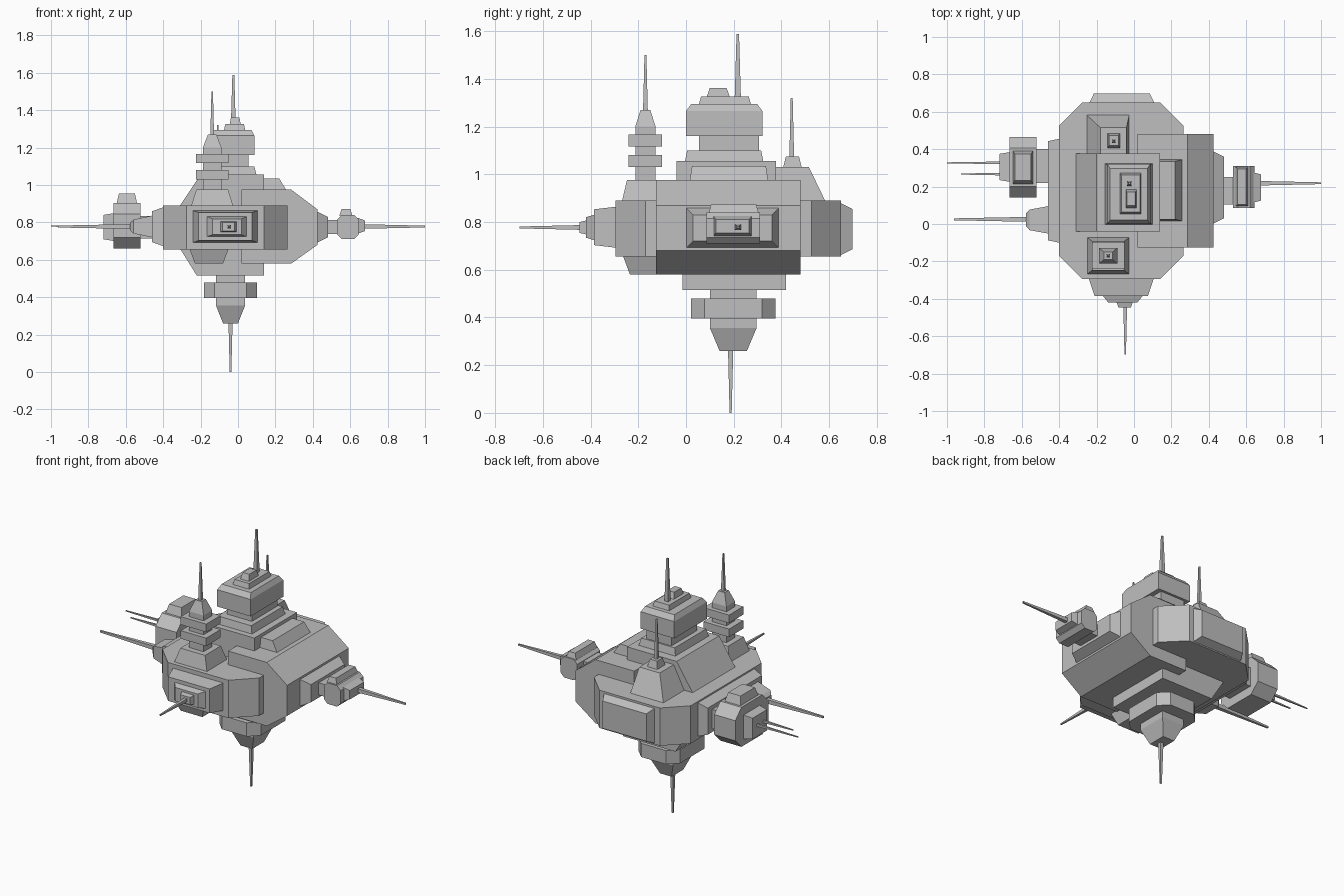
import bpy
import bmesh
from mathutils import Vector

default_cube = bpy.data.objects.get("Cube")
if default_cube:
    bpy.data.objects.remove(default_cube, do_unlink=True)

grey = bpy.data.materials.new("hull_grey")
grey.use_nodes = True
colour = (0.52, 0.52, 0.52, 1)
grey.diffuse_color = colour
grey.node_tree.nodes["Principled BSDF"].inputs["Base Color"].default_value = colour

X, Y, Z = range(3)
DECK = 0.775  # height of the middle plane of the hull


def skin(name, axis, rings):
    """Join rings of (position, outline points) along an axis into a closed solid."""
    bm = bmesh.new()
    loops = []
    for position, outline in rings:
        loop = []
        for point in outline:
            place = list(point)
            place.insert(axis, position)
            loop.append(bm.verts.new(Vector(place)))
        loops.append(loop)
    count = len(loops[0])
    for low, high in zip(loops, loops[1:]):
        for i in range(count):
            j = (i + 1) % count
            bm.faces.new((low[i], low[j], high[j], high[i]))
    bm.faces.new(loops[0])
    bm.faces.new(loops[-1])
    bmesh.ops.recalc_face_normals(bm, faces=bm.faces)
    mesh = bpy.data.meshes.new(name)
    bm.to_mesh(mesh)
    bm.free()
    mesh.materials.append(grey)
    part = bpy.data.objects.new(name, mesh)
    bpy.context.collection.objects.link(part)
    return part


def rectangle(centre, width, depth, cut):
    """Rectangle outline, with its corners cut off when cut is above zero."""
    u, v = centre
    w, d = width / 2, depth / 2
    corners = ((-1, -1), (1, -1), (1, 1), (-1, 1))
    if not cut:
        return [(u + a * w, v + b * d) for a, b in corners]
    points = []
    for a, b in corners:
        side = (u + a * w, v + b * (d - cut))
        end = (u + a * (w - cut), v + b * d)
        points += [side, end] if a * b < 0 else [end, side]
        if a * b > 0:
            points[-2:] = [side, end]
        if (a, b) in ((1, -1), (-1, 1)):
            points[-2:] = [end, side]
    return points


def loft(name, axis, centre, *sections, cut=0):
    """Solid through rectangles given as (position, width, depth)."""
    return skin(name, axis, [(p, rectangle(centre, w, d, cut)) for p, w, d in sections])


def box(name, axis, centre, start, end, width, depth, cut=0):
    return loft(name, axis, centre, (start, width, depth), (end, width, depth), cut=cut)


def antenna(name, axis, centre, start, end, width=0.026):
    """Square spike that narrows to its tip."""
    tip = width * 0.4
    return loft(name, axis, centre, (start, width, width), (end, tip, tip))


# Hull: eight-sided slab, core prism above and below, and the flank block
box("hull", Z, (-0.068, 0.178), 0.655, 0.89, 0.665, 0.945, cut=0.125)
skin("core_top", Y, [(y, [(-0.31, 0.89), (-0.2, 1.055), (0.14, 1.055), (0.14, DECK), (-0.31, DECK)])
                     for y in (-0.04, 0.378)])
skin("core_bottom", Y, [(y, [(-0.31, 0.66), (-0.22, 0.515), (0.14, 0.515), (0.14, DECK), (-0.31, DECK)])
                        for y in (-0.015, 0.418)])
skin("flank_block", Y, [(y, [(0.02, 0.58), (0.285, 0.58), (0.425, 0.68), (0.425, 0.87),
                             (0.285, 0.975), (0.02, 0.975)]) for y in (-0.125, 0.48)])
loft("flank_roof", Z, (0.17, 0.18), (0.97, 0.18, 0.33), (1.035, 0.1, 0.31))

# Command deck: base, neck, head and roof steps
deck = (-0.028, 0.16)
loft("deck_base", Z, deck, (1.05, 0.255, 0.33), (1.1, 0.23, 0.31))
box("deck_neck", Z, (-0.028, 0.18), 1.09, 1.17, 0.17, 0.25)
loft("deck_head", Z, deck, (1.16, 0.23, 0.32), (1.265, 0.23, 0.32), (1.295, 0.2, 0.275))
loft("deck_roof", Z, (-0.018, 0.163), (1.29, 0.115, 0.22), (1.325, 0.1, 0.2))
loft("deck_hatch", Z, (-0.015, 0.135), (1.32, 0.06, 0.1), (1.362, 0.045, 0.07))
antenna("deck_antenna", Z, (-0.025, 0.217), 1.32, 1.588)

# Front tower: sloped base, mirrored keel, shaft, two plates, cap
tower = (-0.138, -0.17)
loft("tower_base", Z, tower, (0.88, 0.23, 0.2), (0.975, 0.17, 0.155))
loft("tower_keel", Z, (-0.155, -0.14), (0.66, 0.21, 0.25), (0.58, 0.15, 0.19))
box("tower_shaft", Z, tower, 0.97, 1.2, 0.1, 0.085)
for i, height in enumerate((1.03, 1.117)):
    box(f"tower_plate_{i}", Z, tower, height, height + 0.05, 0.175, 0.14)
loft("tower_cap", Z, tower, (1.2, 0.1, 0.085), (1.27, 0.045, 0.04))
antenna("tower_antenna", Z, tower, 1.265, 1.5, 0.02)

# Rear roof turret
skin("rear_turret", Z, [(0.885, rectangle((-0.14, 0.46), 0.23, 0.25, 0)),
                        (1.03, rectangle((-0.11, 0.425), 0.14, 0.18, 0))])
loft("rear_turret_cap", Z, (-0.108, 0.446), (1.025, 0.07, 0.08), (1.075, 0.05, 0.055))
antenna("rear_antenna", Z, (-0.108, 0.443), 1.07, 1.32, 0.02)

# Front and rear stepped plates
bow = (-0.068, 0.778)
loft("bow_plate", Y, bow, (-0.28, 0.355, 0.175), (-0.385, 0.285, 0.15))
loft("bow_step", Y, (-0.06, 0.777), (-0.38, 0.22, 0.11), (-0.42, 0.155, 0.085))
loft("bow_tip", Y, (-0.05, 0.777), (-0.415, 0.09, 0.06), (-0.447, 0.065, 0.045))
antenna("bow_antenna", Y, (-0.047, 0.777), -0.44, -0.697, 0.02)
loft("stern_plate", Y, (-0.065, 0.77), (0.64, 0.355, 0.225), (0.697, 0.3, 0.17))

# Underside: neck, eight-sided collar, tapered pod
keel = (-0.04, 0.198)
box("keel_neck", Z, keel, 0.47, 0.52, 0.155, 0.195)
box("keel_collar", Z, keel, 0.395, 0.48, 0.285, 0.355, cut=0.057)
loft("keel_pod", Z, keel, (0.4, 0.155, 0.195), (0.355, 0.155, 0.195), (0.26, 0.08, 0.115))
antenna("keel_antenna", Z, (-0.04, 0.187), 0.27, 0, 0.022)

# Right side: plate, gun mount, pod and barrels
loft("right_plate", X, (0.178, 0.777), (-0.39, 0.56, 0.215), (-0.46, 0.53, 0.165))
loft("right_mount", X, (0.022, 0.778), (-0.45, 0.15, 0.12), (-0.558, 0.11, 0.075), (-0.577, 0.07, 0.04))
antenna("right_gun", X, (0.025, 0.778), -0.57, -0.963)
box("right_link", X, (0.31, DECK), -0.45, -0.53, 0.18, 0.12)
box("right_pod", X, (0.303, 0.782), -0.52, -0.665, 0.325, 0.245, cut=0.06)
loft("right_pod_face", X, (0.305, 0.775), (-0.66, 0.16, 0.15), (-0.72, 0.14, 0.13))
loft("right_pod_hatch", Z, (-0.594, 0.303), (0.9, 0.11, 0.18), (0.955, 0.085, 0.14))
for i, (y, tip) in enumerate(((0.327, -1), (0.267, -0.925))):
    antenna(f"right_barrel_{i}", X, (y, 0.78), -0.71, tip, 0.014)

# Left side: plate, link, pod and gun
loft("left_plate", X, (0.195, DECK), (0.42, 0.39, 0.17), (0.48, 0.33, 0.11))
box("left_link", X, (0.178, DECK), 0.47, 0.54, 0.145, 0.075)
skin("left_pod", Y, [(y, rectangle((0.588, DECK), 0.115, 0.13, 0.025)) for y in (0.085, 0.31)])
loft("left_pod_face", X, (0.195, 0.782), (0.64, 0.16, 0.085), (0.68, 0.14, 0.055))
loft("left_pod_hatch", Z, (0.577, 0.2), (0.835, 0.07, 0.21), (0.873, 0.045, 0.19))
antenna("left_gun", X, (0.218, 0.778), 0.67, 1, 0.024)
